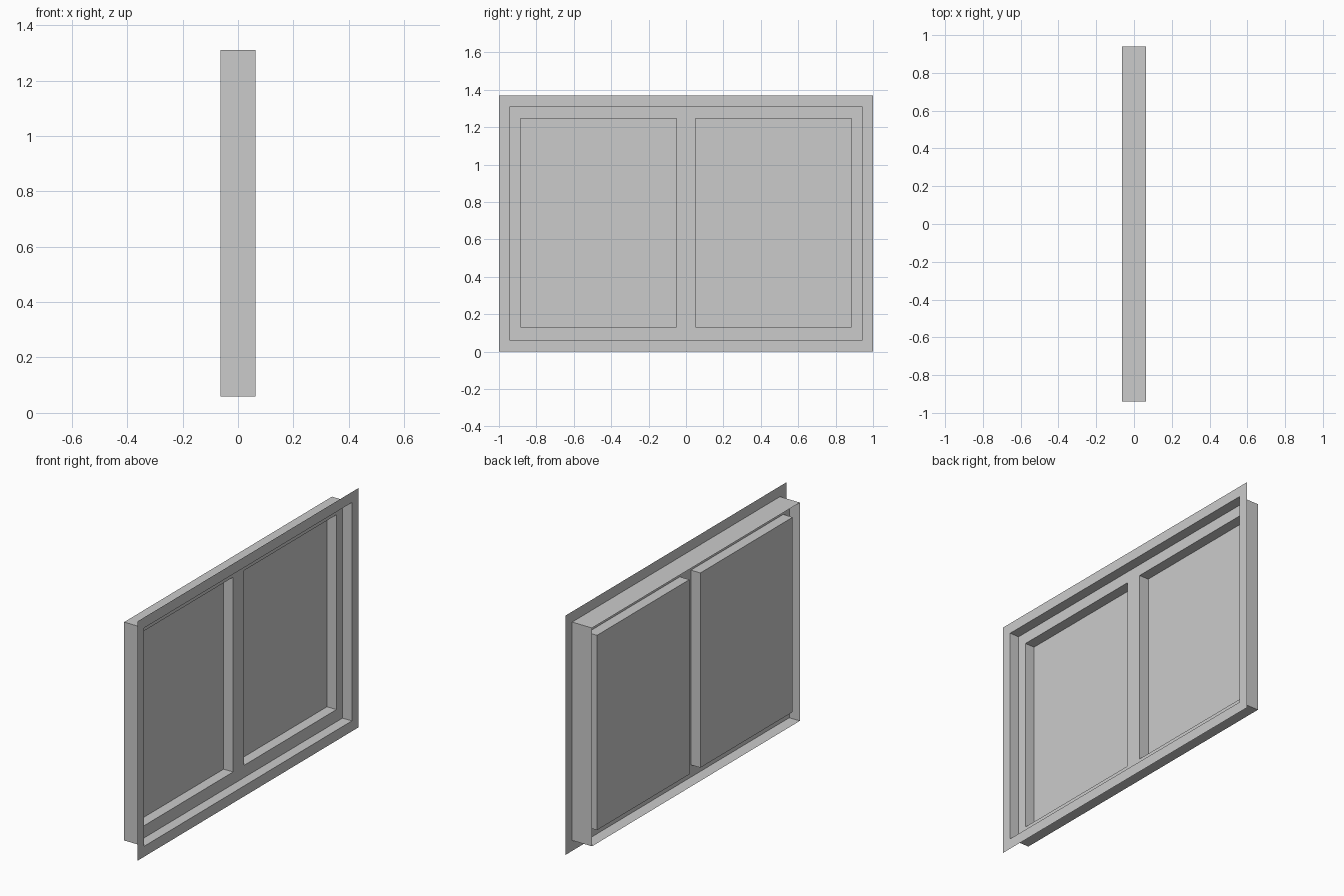
import bpy
import bmesh

cube = bpy.data.objects.get("Cube")
if cube:
    bpy.data.objects.remove(cube, do_unlink=True)

grey = bpy.data.materials.new("light grey")
grey.use_nodes = True
colour = (0.6, 0.6, 0.6, 1)
grey.diffuse_color = colour
grey.node_tree.nodes["Principled BSDF"].inputs["Base Color"].default_value = colour

# Depths and rectangles (half width, bottom, top)
FRONT, LEDGE, PANE, BACK = 0.063, 0.004, -0.056, -0.063
OUTER = (1.0, 0.0, 1.37)
OPENING = (0.94, 0.06, 1.31)
PANE_IN, PANE_OUT, PANE_LOW, PANE_HIGH = 0.05, 0.885, 0.13, 1.245


def finish(name, bm):
    mesh = bpy.data.meshes.new(name)
    bm.to_mesh(mesh)
    bm.free()
    mesh.materials.append(grey)
    obj = bpy.data.objects.new(name, mesh)
    bpy.context.collection.objects.link(obj)


def ring(bm, x, y0, y1, z0, z1):
    return [bm.verts.new((x, y, z))
            for y, z in ((y0, z0), (y1, z0), (y1, z1), (y0, z1))]


def band(bm, a, b):
    for i in range(4):
        j = (i + 1) % 4
        bm.faces.new((a[i], a[j], b[j], b[i]))


def rect(x, size):
    half, low, high = size
    return x, -half, half, low, high


# Thin flange around the front of the opening
bm = bmesh.new()
band(bm, ring(bm, *rect(FRONT, OUTER)), ring(bm, *rect(FRONT, OPENING)))
finish("flange", bm)

# Open box wall running through from the flange to the back
bm = bmesh.new()
band(bm, ring(bm, *rect(FRONT, OPENING)), ring(bm, *rect(BACK, OPENING)))
finish("box_wall", bm)

# Sash sheet: a grid of strips with the two pane cells left open
half, low, high = OPENING
ys = (-half, -PANE_OUT, -PANE_IN, PANE_IN, PANE_OUT, half)
zs = (low, PANE_LOW, PANE_HIGH, high)
bm = bmesh.new()
grid = [[bm.verts.new((LEDGE, y, z)) for z in zs] for y in ys]
for i in range(len(ys) - 1):
    for j in range(len(zs) - 1):
        if j == 1 and i in (1, 3):
            continue
        bm.faces.new((grid[i][j], grid[i + 1][j],
                      grid[i + 1][j + 1], grid[i][j + 1]))
finish("sash", bm)

# Recessed panes, each a shallow tray open to the front
for name, y0, y1 in (("right_pane", -PANE_OUT, -PANE_IN),
                     ("left_pane", PANE_IN, PANE_OUT)):
    bm = bmesh.new()
    rim = ring(bm, LEDGE, y0, y1, PANE_LOW, PANE_HIGH)
    floor = ring(bm, PANE, y0, y1, PANE_LOW, PANE_HIGH)
    band(bm, rim, floor)
    bm.faces.new(floor)
    finish(name, bm)
